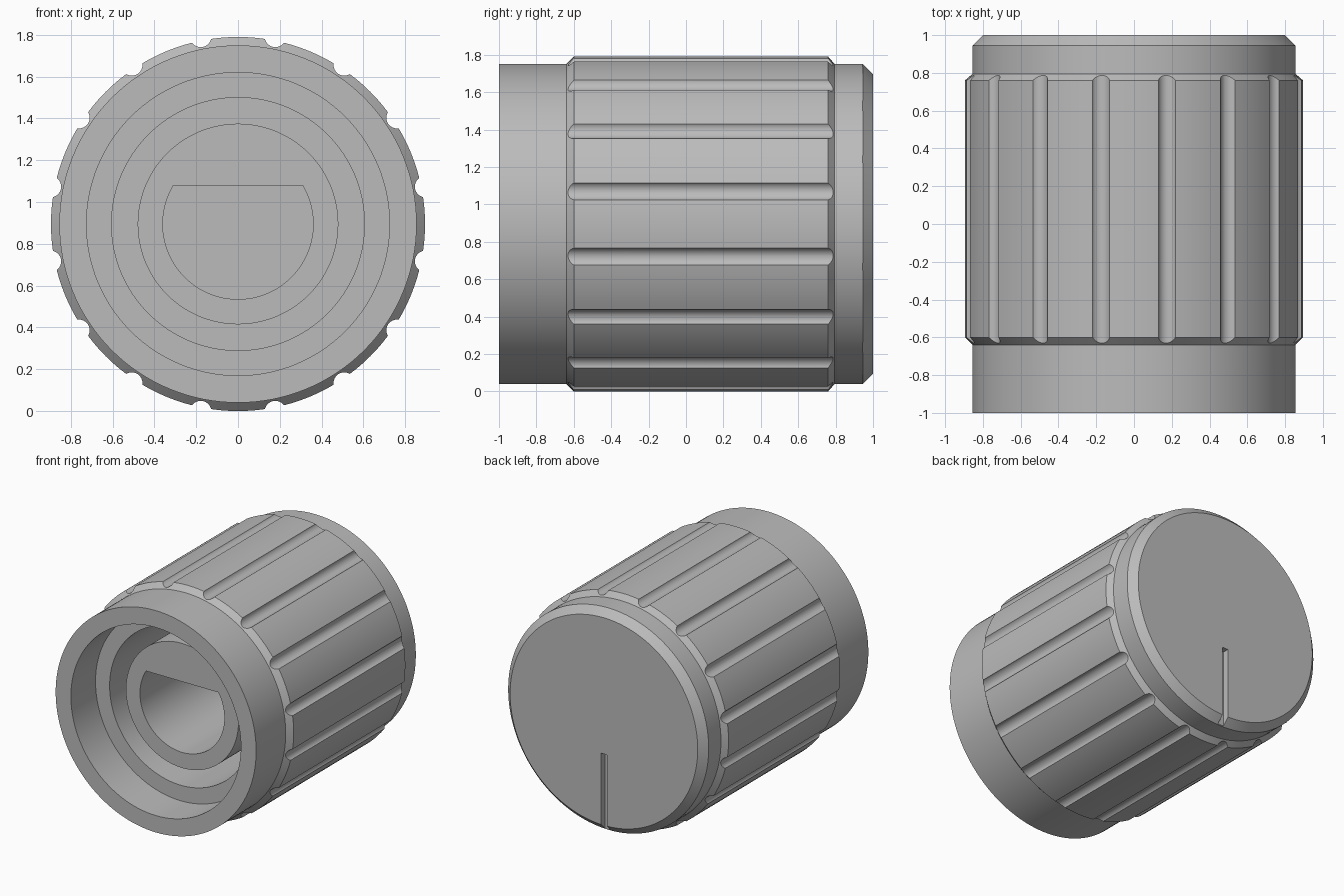
import bpy
import bmesh
from math import pi, sin, cos, acos, radians
from mathutils import Matrix, Vector

cube = bpy.data.objects.get("Cube")
if cube:
    bpy.data.objects.remove(cube, do_unlink=True)

AXIS_Z = 0.895      # height of the knob's axis, which runs along y
SEGMENTS = 128
GROOVES = 16

grey = bpy.data.materials.new("satin grey")
grey.use_nodes = True
grey.diffuse_color = (0.5, 0.5, 0.5, 1)
grey.node_tree.nodes["Principled BSDF"].inputs["Base Color"].default_value = (0.5, 0.5, 0.5, 1)


def make_object(name, bm):
    bmesh.ops.recalc_face_normals(bm, faces=bm.faces)
    mesh = bpy.data.meshes.new(name)
    bm.to_mesh(mesh)
    bm.free()
    mesh.materials.append(grey)
    obj = bpy.data.objects.new(name, mesh)
    bpy.context.collection.objects.link(obj)
    return obj


def lathe(name, profile):
    """Turn (radius, y) points about the knob's axis."""
    bm = bmesh.new()
    verts = [bm.verts.new((r, y, 0)) for r, y in profile]
    edges = [bm.edges.new(pair) for pair in zip(verts, verts[1:])]
    bmesh.ops.spin(bm, geom=verts + edges, cent=(0, 0, 0), axis=(0, 1, 0),
                   angle=2 * pi, steps=SEGMENTS)
    bmesh.ops.remove_doubles(bm, verts=bm.verts, dist=1e-4)
    # turn the triangle fans on the axis into single flat faces
    hubs = [v for v in bm.verts if abs(v.co.x) + abs(v.co.z) < 1e-4]
    bmesh.ops.dissolve_verts(bm, verts=hubs)
    bmesh.ops.translate(bm, verts=bm.verts, vec=(0, 0, AXIS_Z))
    return make_object(name, bm)


def prism(bm, outline, y0, y1):
    """Extrude an outline of (x, z) points, relative to the axis, along y."""
    face = bm.faces.new([bm.verts.new((x, y0, z + AXIS_Z)) for x, z in outline])
    new = bmesh.ops.extrude_face_region(bm, geom=[face])["geom"]
    moved = [g for g in new if isinstance(g, bmesh.types.BMVert)]
    bmesh.ops.translate(bm, verts=moved, vec=(0, y1 - y0, 0))


def cut(target, name, bm):
    cutter = make_object(name, bm)
    cutter.hide_render = True
    mod = target.modifiers.new(name, 'BOOLEAN')
    mod.operation = 'DIFFERENCE'
    mod.solver = 'EXACT'
    mod.object = cutter
    bpy.context.view_layer.objects.active = target
    bpy.ops.object.modifier_apply(modifier=name)
    bpy.data.objects.remove(cutter, do_unlink=True)


# Body: boss, deep channel, ledge, front rim, grip band, chamfered back
knob = lathe("knob_body", [
    (0, -0.68), (0.48, -0.68), (0.48, 0.6), (0.605, 0.6),
    (0.605, -0.7), (0.725, -0.7), (0.725, -1), (0.855, -1),
    (0.855, -0.64), (0.895, -0.6), (0.895, 0.76), (0.855, 0.795),
    (0.855, 0.945), (0.8, 1), (0, 1)])

# Grip grooves around the band
bm = bmesh.new()
for i in range(GROOVES):
    a = 2 * pi * (i + 0.5) / GROOVES
    cx, cz = 0.915 * cos(a), 0.915 * sin(a)
    ring = [2 * pi * k / 32 for k in range(32)]
    prism(bm, [(cx + 0.051 * cos(t), cz + 0.051 * sin(t)) for t in ring], -0.7, 0.85)
cut(knob, "grip_grooves", bm)

# D-shaped shaft bore, flat side up
bm = bmesh.new()
start = acos(0.185 / 0.36)
arc = [start + (2 * pi - 2 * start) * k / 64 for k in range(65)]
prism(bm, [(0.36 * sin(t), 0.36 * cos(t)) for t in arc], -0.8, 0.6)
cut(knob, "shaft_bore", bm)

# Pointer slot in the back face
bm = bmesh.new()
prism(bm, [(-0.025, -0.25), (0.025, -0.25), (0.025, -0.95), (-0.025, -0.95)], 0.95, 1.1)
cut(knob, "pointer_slot", bm)

# Smooth the round walls, keep the edges crisp
bpy.ops.object.select_all(action='DESELECT')
knob.select_set(True)
bpy.context.view_layer.objects.active = knob
bpy.ops.object.shade_smooth_by_angle(angle=radians(25))
